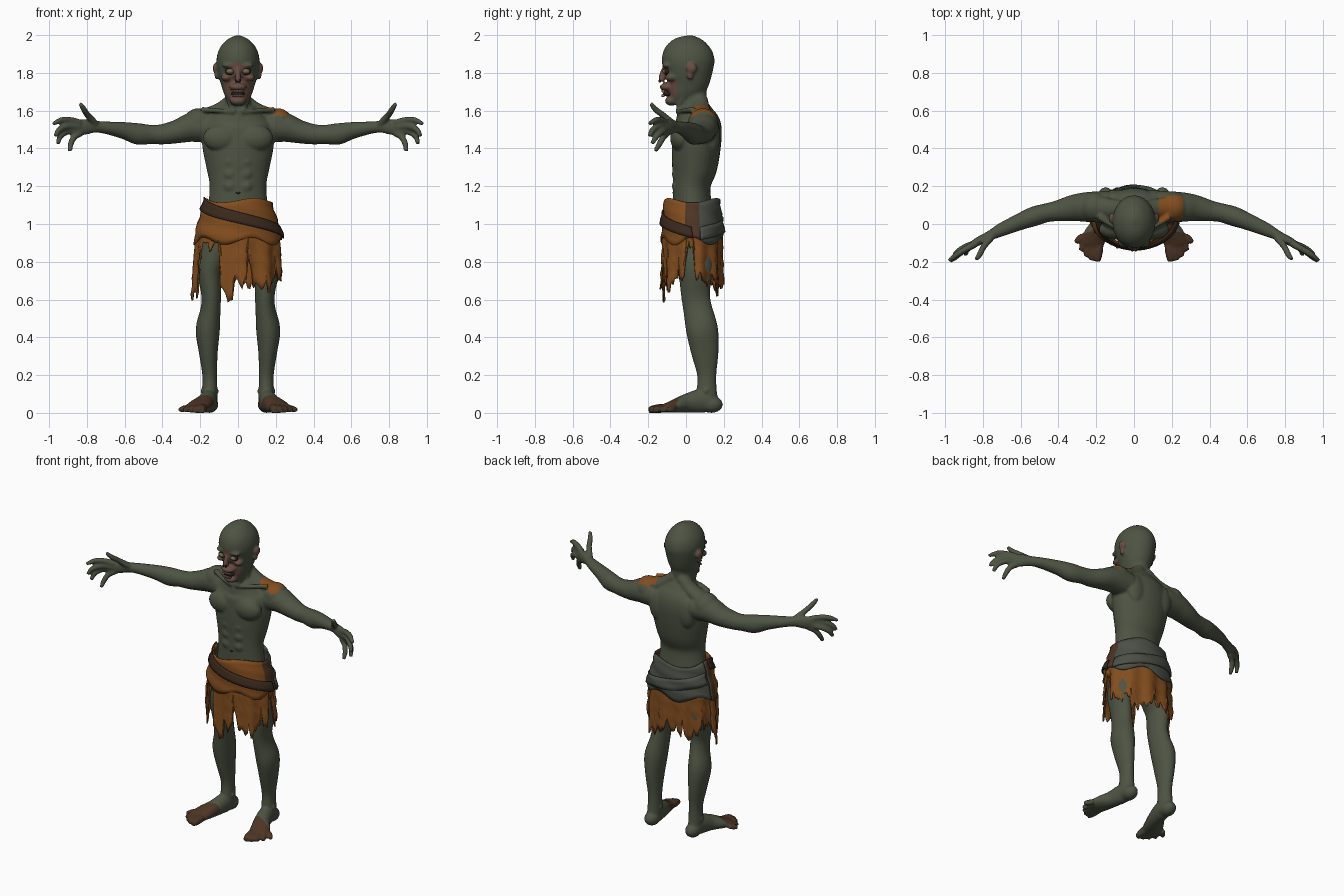
import bpy, bmesh, math, random
from mathutils import Vector, Matrix

random.seed(4)
if "Cube" in bpy.data.objects:
    bpy.data.objects.remove(bpy.data.objects["Cube"])


def material(name, rgb):
    m = bpy.data.materials.new(name)
    m.use_nodes = True
    m.diffuse_color = (*rgb, 1)
    m.node_tree.nodes["Principled BSDF"].inputs["Base Color"].default_value = (*rgb, 1)
    return m


SKIN = material("green skin", (.075, .088, .056))
RAW = material("raw face", (.14, .075, .055))
ORANGE = material("orange cloth", (.225, .075, .013))
BROWN = material("brown patch", (.075, .036, .018))
BELT = material("dark belt", (.042, .022, .012))
SASH = material("grey sash", (.07, .08, .062))
EYE = material("dull eye", (.16, .14, .08))
TOOTH = material("old tooth", (.3, .2, .14))
DARK = material("dark hollow", (.02, .014, .011))


def add_object(name, bm, mats, angle=60):
    bmesh.ops.recalc_face_normals(bm, faces=bm.faces)
    me = bpy.data.meshes.new(name)
    bm.to_mesh(me)
    bm.free()
    for m in mats:
        me.materials.append(m)
    me.shade_smooth()
    me.set_sharp_from_angle(angle=math.radians(angle))
    ob = bpy.data.objects.new(name, me)
    bpy.context.collection.objects.link(ob)
    return ob


def loft(bm, stations, ref, side=1, seg=20, steps=4):
    """Closed tube through (x, y, z, radius along ref, other radius)."""
    p = [Vector((s[0] * side, *s[1:])) for s in stations]
    p = [p[0] * 2 - p[1]] + p + [p[-1] * 2 - p[-2]]
    path = []
    for i in range(1, len(p) - 2):
        a, b, c, d = p[i - 1:i + 3]
        for k in range(steps):
            t = k / steps
            path.append((b * 2 + (c - a) * t + (a * 2 - b * 5 + c * 4 - d) * t * t
                         + (b * 3 - a - c * 3 + d) * t ** 3) * .5)
    path.append(p[-2])
    rings = []
    for i, q in enumerate(path):
        lo, hi = path[max(i - 1, 0)], path[min(i + 1, len(path) - 1)]
        tan = Vector((hi - lo)[:3]).normalized()
        u = (ref - tan * ref.dot(tan)).normalized()
        v = tan.cross(u)
        turn = [2 * math.pi * k / seg for k in range(seg)]
        rings.append([bm.verts.new(Vector(q[:3]) + u * q[3] * math.cos(w) + v * q[4] * math.sin(w))
                      for w in turn])
    for r, n in zip(rings, rings[1:]):
        for k in range(seg):
            bm.faces.new((r[k], r[(k + 1) % seg], n[(k + 1) % seg], n[k]))
    bm.faces.new(rings[0])
    bm.faces.new(rings[-1])


def ball(bm, loc, radii, side=1):
    at = Matrix.Translation((loc[0] * side, loc[1], loc[2]))
    bmesh.ops.create_uvsphere(bm, u_segments=20, v_segments=12, radius=1,
                              matrix=at @ Matrix.Diagonal((*radii, 1)))


X, Z = Vector((1, 0, 0)), Vector((0, 0, 1))
body = bmesh.new()

# Torso, neck and skull
loft(body, [(0, .05, .84, .13, .09), (0, .04, .95, .17, .12), (0, .035, 1.08, .16, .105),
            (0, .03, 1.2, .15, .1), (0, .045, 1.3, .168, .12), (0, .055, 1.42, .19, .13),
            (0, .06, 1.52, .185, .127), (0, .05, 1.58, .14, .1), (0, .04, 1.63, .085, .075)], X, seg=32)
loft(body, [(0, .035, 1.54, .085, .09), (0, .037, 1.66, .066, .072), (0, .04, 1.76, .068, .075)], X)
loft(body, [(0, -.055, 1.632, .036, .038), (0, -.03, 1.68, .068, .075), (0, 0, 1.74, .09, .112),
            (0, .01, 1.8, .106, .128), (0, .012, 1.87, .114, .14), (0, .02, 1.93, .097, .122),
            (0, .027, 1.975, .057, .075), (0, .03, 1.998, .012, .015)], X, seg=28)

# Nose, muzzle and chin
loft(body, [(0, -.11, 1.83, .012, .014), (0, -.13, 1.785, .014, .014), (0, -.128, 1.757, .022, .016)], X)
ball(body, (0, -.098, 1.725), (.046, .042, .022))
ball(body, (0, -.078, 1.652), (.042, .034, .026))

for s in (1, -1):
    # Brow, cheek and ear
    ball(body, (.045, -.1, 1.84), (.04, .026, .014), s)
    ball(body, (.063, -.08, 1.775), (.028, .032, .018), s)
    ball(body, (.118, .03, 1.825), (.016, .028, .028), s)
    ball(body, (.112, .022, 1.79), (.013, .018, .026), s)
    # Chest, shoulder blade, stomach and collar muscles
    ball(body, (.088, -.028, 1.455), (.098, .056, .072), s)
    ball(body, (.1, .14, 1.47), (.065, .042, .1), s)
    ball(body, (.21, .09, 1.535), (.08, .08, .078), s)
    for z in (1.2, 1.265, 1.33):
        ball(body, (.04, -.045, z), (.04, .03, .036), s)
    loft(body, [(.015, -.045, 1.592, .012, .012), (.1, -.015, 1.6, .012, .014),
                (.19, .04, 1.605, .016, .016)], Z, s, 12)
    loft(body, [(.02, .075, 1.66, .04, .04), (.1, .08, 1.6, .04, .05), (.2, .09, 1.56, .045, .06)], Z, s)
    loft(body, [(.075, .03, 1.75, .014, .016), (.05, -.02, 1.66, .014, .016),
                (.02, -.045, 1.59, .012, .014)], X, s, 12)
    # Arm and palm
    loft(body, [(.14, .09, 1.51, .08, .085), (.24, .09, 1.512, .078, .08), (.32, .085, 1.49, .063, .07),
                (.4, .07, 1.475, .054, .056), (.46, .06, 1.474, .051, .05), (.53, .04, 1.477, .057, .052),
                (.6, .013, 1.494, .046, .045), (.7, -.03, 1.51, .033, .036), (.76, -.06, 1.515, .032, .026),
                (.82, -.09, 1.512, .042, .023), (.865, -.115, 1.508, .036, .016)], Z, s)
    # Thumb and fingers
    digits = [[(.755, -.07, 1.53), (.795, -.12, 1.575), (.815, -.16, 1.605), (.835, -.187, 1.638)],
              [(.84, -.105, 1.535), (.885, -.13, 1.55), (.935, -.16, 1.55), (.978, -.195, 1.53)],
              [(.845, -.108, 1.515), (.9, -.14, 1.518), (.945, -.175, 1.5), (.968, -.195, 1.465)],
              [(.845, -.105, 1.497), (.9, -.125, 1.49), (.94, -.155, 1.465), (.953, -.18, 1.425)],
              [(.835, -.1, 1.482), (.867, -.12, 1.46), (.885, -.14, 1.425), (.89, -.163, 1.385)]]
    for d in digits:
        loft(body, [(*p, r, r) for p, r in zip(d, (.02, .017, .016, .011))], Z, s, 12)
    # Leg
    loft(body, [(.095, .05, .92, .09, .11), (.135, .05, .81, .078, .1), (.15, .05, .74, .066, .09),
                (.142, .05, .63, .053, .077), (.145, .062, .55, .053, .077), (.16, .085, .44, .064, .085),
                (.157, .1, .32, .05, .073), (.15, .11, .2, .039, .051), (.15, .11, .11, .041, .054),
                (.15, .115, .03, .042, .06)], X, s)
    # Foot, ankle bones and toes
    ball(body, (.15, .135, .045), (.046, .06, .045), s)
    ball(body, (.15, .105, .115), (.05, .025, .025), s)
    loft(body, [(.15, .15, .045, .04, .044), (.155, .08, .062, .046, .062), (.175, .0, .05, .05, .05),
                (.205, -.06, .036, .062, .036), (.225, -.115, .024, .06, .023)], X, s)
    for i in range(5):
        a = i / 4
        base = Vector((.185 + .085 * a, -.115 + .055 * a, .026))
        tip = Vector((.195 + .115 * a, -.198 + .1 * a * a, .016))
        r = .024 - .007 * a
        loft(body, [(*base, r, r), (*base.lerp(tip, .55), r, r), (*tip, r * .75, r * .7)], X, s, 12)

# Fuse the body into one skin
raw = add_object("body_shells", body, [])
remesh = raw.modifiers.new("fuse", "REMESH")
remesh.mode = "VOXEL"
remesh.voxel_size = .0075
smooth = raw.modifiers.new("soften", "SMOOTH")
smooth.iterations = 3
skin = bpy.data.meshes.new_from_object(raw.evaluated_get(bpy.context.evaluated_depsgraph_get()))
bpy.data.objects.remove(raw)
skin.materials.clear()
for m in (SKIN, RAW, ORANGE, BROWN):
    skin.materials.append(m)
for v in skin.vertices:
    v.co.z = max(v.co.z, 0)
skin.shade_smooth()


def skin_colour(c, n):
    x, y, z = abs(c.x), c.y, c.z
    if y < -.05 and (x / .085) ** 2 + ((z - 1.75) / .105) ** 2 < 1 and z > 1.64:
        return 1
    if x > .115 and 1.76 < z < 1.86 and x < .15:
        return 1
    if .13 < c.x < .26 and .01 < y < .15 and z > 1.57 and n.z > .45:
        return 2
    if z < .1 and y < -.03 - .3 * (x - .2) and n.z > -.2:
        return 3
    return 0


for p in skin.polygons:
    p.material_index = skin_colour(p.center, p.normal)
bpy.context.collection.objects.link(bpy.data.objects.new("body", skin))

# Eyes, nostrils, mouth, navel
for name, mat, spots in (
        ("eyes", EYE, [((s * .042, -.107, 1.808), (.021, .018, .014)) for s in (1, -1)]),
        ("eye_sockets", DARK, [((s * .042, -.101, 1.808), (.028, .018, .02)) for s in (1, -1)]),
        ("nostrils", DARK, [((s * .009, -.139, 1.757), (.006, .007, .009)) for s in (1, -1)]),
        ("mouth", DARK, [((0, -.088, 1.69), (.036, .034, .016))]),
        ("teeth", TOOTH, [((.009 * i, -.124 + .4 * (.009 * i) ** 2 * 20, z), (.005, .006, .008))
                          for i in range(-3, 4) for z in (1.703, 1.679)]),
        ("navel", DARK, [((0, -.066, 1.165), (.014, .006, .006))])):
    bm = bmesh.new()
    for loc, radii in spots:
        ball(bm, loc, radii)
    add_object(name, bm, [mat])


def sheet(name, a0, a1, cols, rows, top, bottom, gap, mats, pick=lambda a: 0, fold=0):
    """Cloth around the hips; angles in degrees from the front towards +x."""
    bm = bmesh.new()
    grid = []
    for i in range(cols + 1):
        a = a0 + (a1 - a0) * i / cols
        hi, lo = top(a), bottom(a)
        w = math.radians(a)
        column = []
        for j in range(rows + 1):
            z = hi + (lo - hi) * j / rows
            t = (1.13 - z) / .5
            out = gap + fold * math.sin(11 * w) * min(1, t) + .004 * math.sin(70 * z + 3 * w)
            rx = .17 + .045 * min(1, t * 2.8) + .025 * t + out
            ry = .143 + .012 * min(1, t * 2.8) + .01 * t + out
            column.append(bm.verts.new((rx * math.sin(w), .033 - ry * math.cos(w), z)))
        grid.append((a, column))
    for (a, c), (b, d) in zip(grid, grid[1:]):
        for j in range(rows):
            bm.faces.new((c[j], d[j], d[j + 1], c[j + 1])).material_index = pick((a + b) / 2)
    ob = add_object(name, bm, mats, 40)
    ob.modifiers.new("thickness", "SOLIDIFY").thickness = .008


HEM = [(-100, .74), (-84, .6), (-70, .64), (-58, .87), (-26, .89), (-22, .66), (-10, .6), (-3, .68),
       (10, .67), (14, .8), (20, .68), (45, .68), (62, .74), (74, .72), (80, .9), (90, .88), (97, .74),
       (130, .7), (150, .62), (180, .74), (215, .68), (240, .74), (260, .74)]


def ragged(a):
    for (p, u), (q, v) in zip(HEM, HEM[1:]):
        if p <= a <= q:
            return u + (v - u) * (a - p) / (q - p) + random.uniform(-.045, .04)
    return .74


# Loincloth, hip wrap and belt
sheet("ragged_skirt", -100, 260, 120, 9, lambda a: 1.0, ragged, -.002, [ORANGE], fold=.01)
sheet("hip_wrap", -100, 260, 90, 9, lambda a: 1.125 + .012 * math.sin(math.radians(3 * a)),
      lambda a: .91 + .02 * math.sin(math.radians(5 * a)), .006, [ORANGE, BROWN, SASH],
      lambda a: 0 if -85 < a < 78 else 1 if -97 < a < 105 or a > 255 else 2)
sheet("belt", -88, 90, 40, 3, lambda a: 1.065 - .0009 * a, lambda a: 1.005 - .0009 * a, .016, [BELT])
sheet("sash_roll", 105, 255, 30, 3, lambda a: 1.03 + .0006 * (a - 180),
      lambda a: .96 + .0006 * (a - 180), .014, [SASH])
